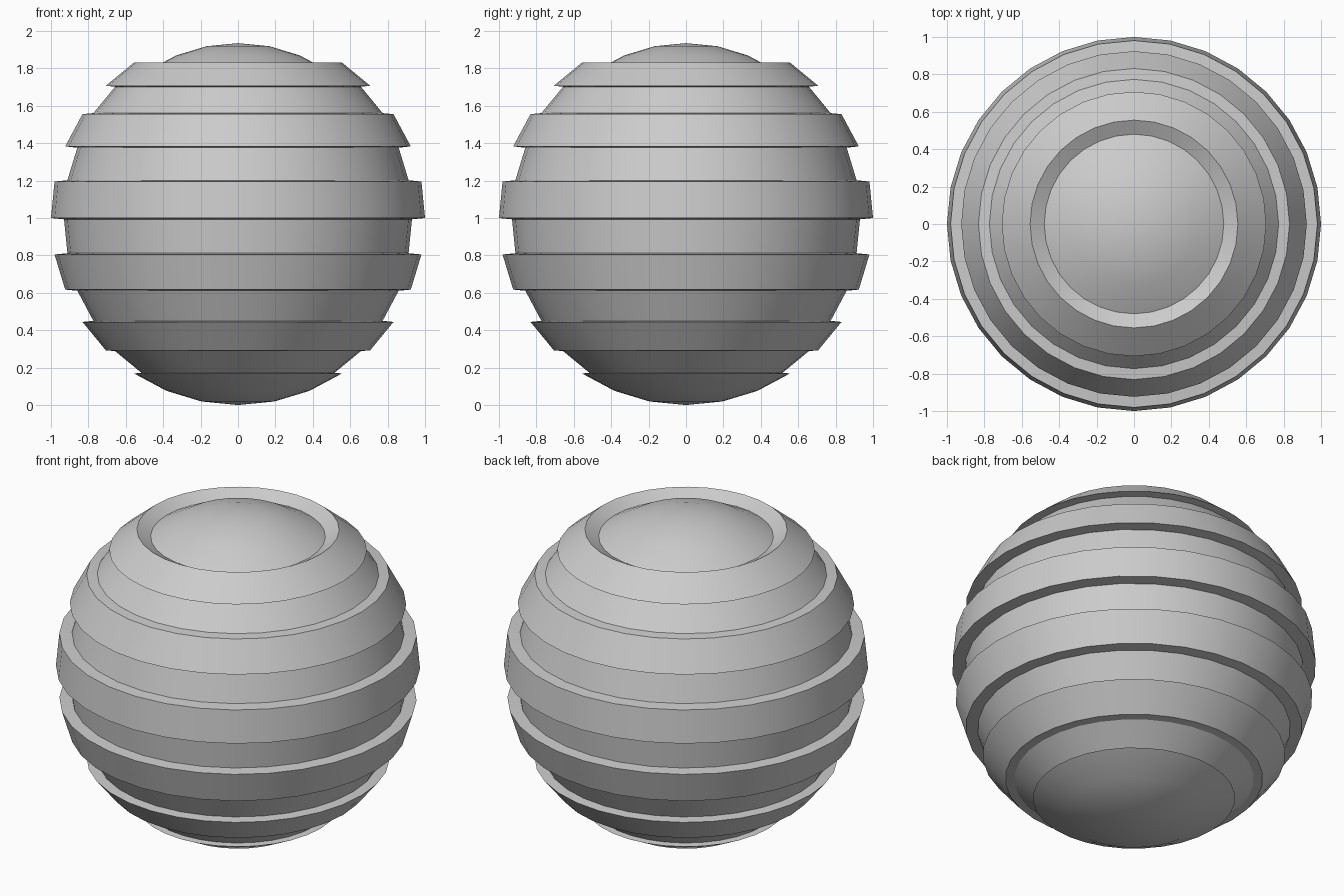
import bpy, bmesh, math

if "Cube" in bpy.data.objects:
    bpy.data.objects.remove(bpy.data.objects["Cube"])

SEG, RINGS = 32, 16


def ring(k):
    """Radius and height of sphere ring k, counted from the top pole."""
    a = math.pi * k / RINGS
    return math.sin(a), 1 + math.cos(a)


# Profile: sunken top cap
cap = 0.864
profile = []
for k in range(4):
    r, z = ring(k)
    profile.append((r * cap, 1.935 - (2 - z) * cap))

# Profile: alternating raised and recessed bands
for k in range(3, 13):
    (r0, z0), (r1, z1) = ring(k), ring(k + 1)
    if k % 2 == 0:  # recessed band, shrunk about its own centre
        s, m = 0.93, (z0 + z1) / 2
        r0, r1 = r0 * s, r1 * s
        z0, z1 = m + (z0 - m) * s, m + (z1 - m) * s
    profile += [(r0, z0), (r1, z1)]

# Profile: raised bottom cap
profile += [ring(k) for k in range(13, RINGS)] + [(0, 0)]

# Revolve the profile
bm = bmesh.new()
loops = []
for r, z in profile:
    if r < 1e-5:
        loops.append([bm.verts.new((0, 0, z))] * SEG)
    else:
        loops.append([bm.verts.new((r * math.cos(2 * math.pi * i / SEG),
                                    r * math.sin(2 * math.pi * i / SEG), z))
                      for i in range(SEG)])
for a, b in zip(loops, loops[1:]):
    for i in range(SEG):
        j = (i + 1) % SEG
        corners = list(dict.fromkeys([a[i], b[i], b[j], a[j]]))
        bm.faces.new(corners)
bmesh.ops.recalc_face_normals(bm, faces=bm.faces)

mesh = bpy.data.meshes.new("banded_sphere")
bm.to_mesh(mesh)
bm.free()
obj = bpy.data.objects.new("banded_sphere", mesh)
bpy.context.collection.objects.link(obj)

# Plain grey
mat = bpy.data.materials.new("grey")
mat.diffuse_color = (0.6, 0.6, 0.6, 1)
mat.use_nodes = True
mat.node_tree.nodes["Principled BSDF"].inputs["Base Color"].default_value = mat.diffuse_color
mesh.materials.append(mat)

# Smooth bands with sharp steps
bpy.context.view_layer.objects.active = obj
obj.select_set(True)
bpy.ops.object.shade_smooth_by_angle(angle=math.radians(30))
